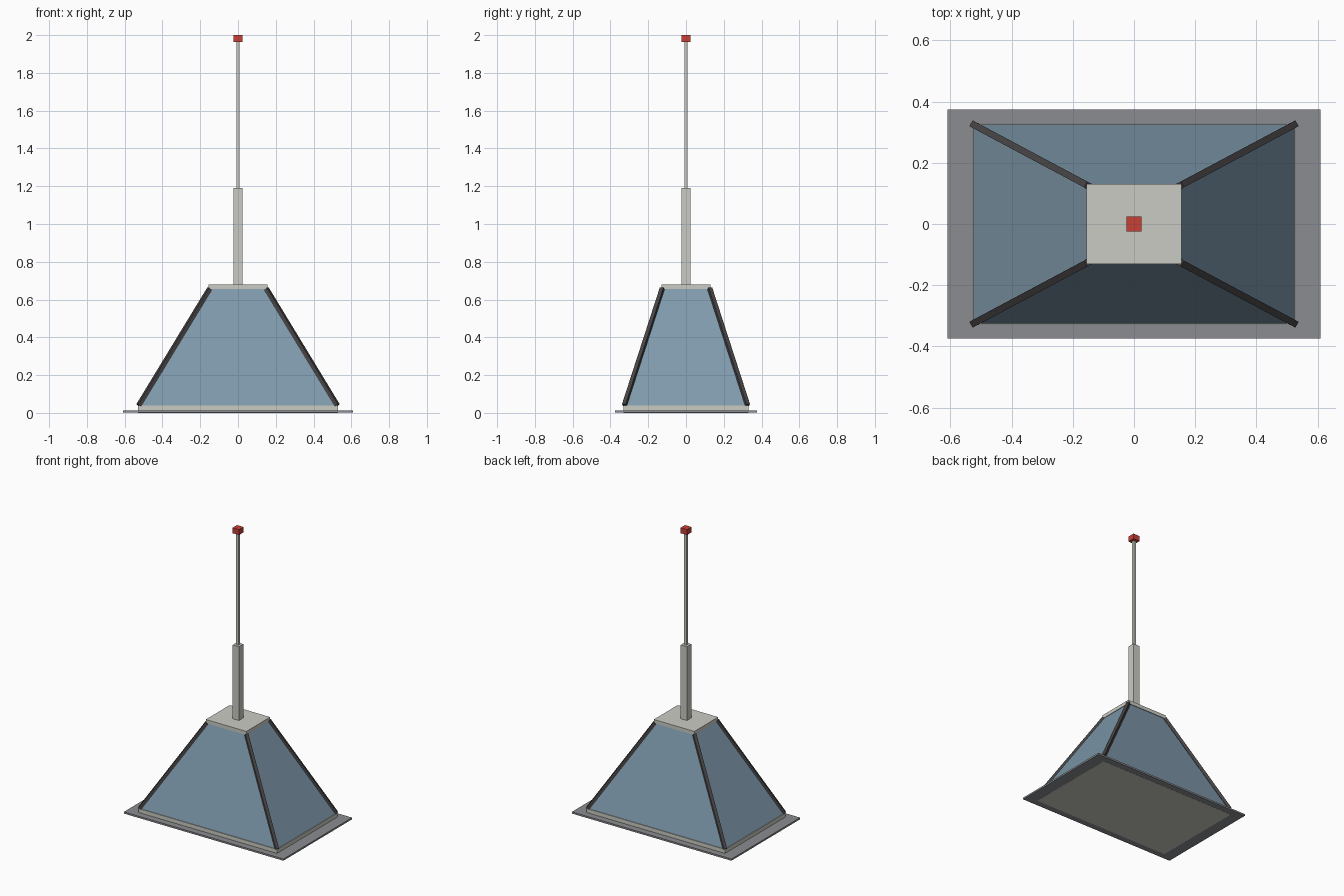
import bpy
from mathutils import Vector

if "Cube" in bpy.data.objects:
    bpy.data.objects.remove(bpy.data.objects["Cube"], do_unlink=True)


def material(name, rgb):
    mat = bpy.data.materials.new(name)
    mat.use_nodes = True
    mat.diffuse_color = (*rgb, 1)
    mat.node_tree.nodes["Principled BSDF"].inputs["Base Color"].default_value = (*rgb, 1)
    return mat


cream = material("cream", (0.60, 0.60, 0.55))
glass = material("blue glass", (0.21, 0.32, 0.41))
dark = material("dark frame", (0.065, 0.06, 0.062))
grey = material("grey plate", (0.26, 0.265, 0.28))
red = material("red", (0.58, 0.05, 0.035))


def box(name, half_x, half_y, z0, z1, mat):
    """Upright box centred on the z axis."""
    bpy.ops.mesh.primitive_cube_add(size=2)
    obj = bpy.context.object
    obj.name = name
    for v in obj.data.vertices:
        v.co.x *= half_x
        v.co.y *= half_y
        v.co.z = z1 if v.co.z > 0 else z0
    obj.data.materials.append(mat)
    return obj


# Ground plate, lower and upper slabs
box("ground_plate", 0.61, 0.375, 0.001, 0.013, grey)
box("lower_slab", 0.53, 0.33, 0, 0.04, cream)
box("upper_slab", 0.155, 0.13, 0.655, 0.68, cream)

# Tapered glass body
low = Vector((0.525, 0.325, 0.04))
high = Vector((0.15, 0.125, 0.657))
body = box("glass_body", low.x, low.y, low.z, high.z, glass)
for v in body.data.vertices:
    if v.co.z > 0.5:
        v.co.x *= high.x / low.x
        v.co.y *= high.y / low.y

# Corner struts along the sloping edges
for side, sx in (("right", -1), ("left", 1)):
    for end, sy in (("front", -1), ("back", 1)):
        a = Vector((low.x * sx, low.y * sy, low.z))
        b = Vector((high.x * sx, high.y * sy, high.z))
        strut = box(f"strut_{end}_{side}", 0.011, 0.011,
                    -(b - a).length / 2, (b - a).length / 2, dark)
        strut.location = (a + b) / 2
        strut.rotation_mode = 'QUATERNION'
        strut.rotation_quaternion = (b - a).to_track_quat('Z', 'Y')

# Mast, antenna and beacon
box("mast", 0.024, 0.024, 0.68, 1.19, cream)
box("antenna", 0.008, 0.008, 1.19, 1.965, cream)
box("beacon", 0.025, 0.025, 1.963, 2.0, red)
